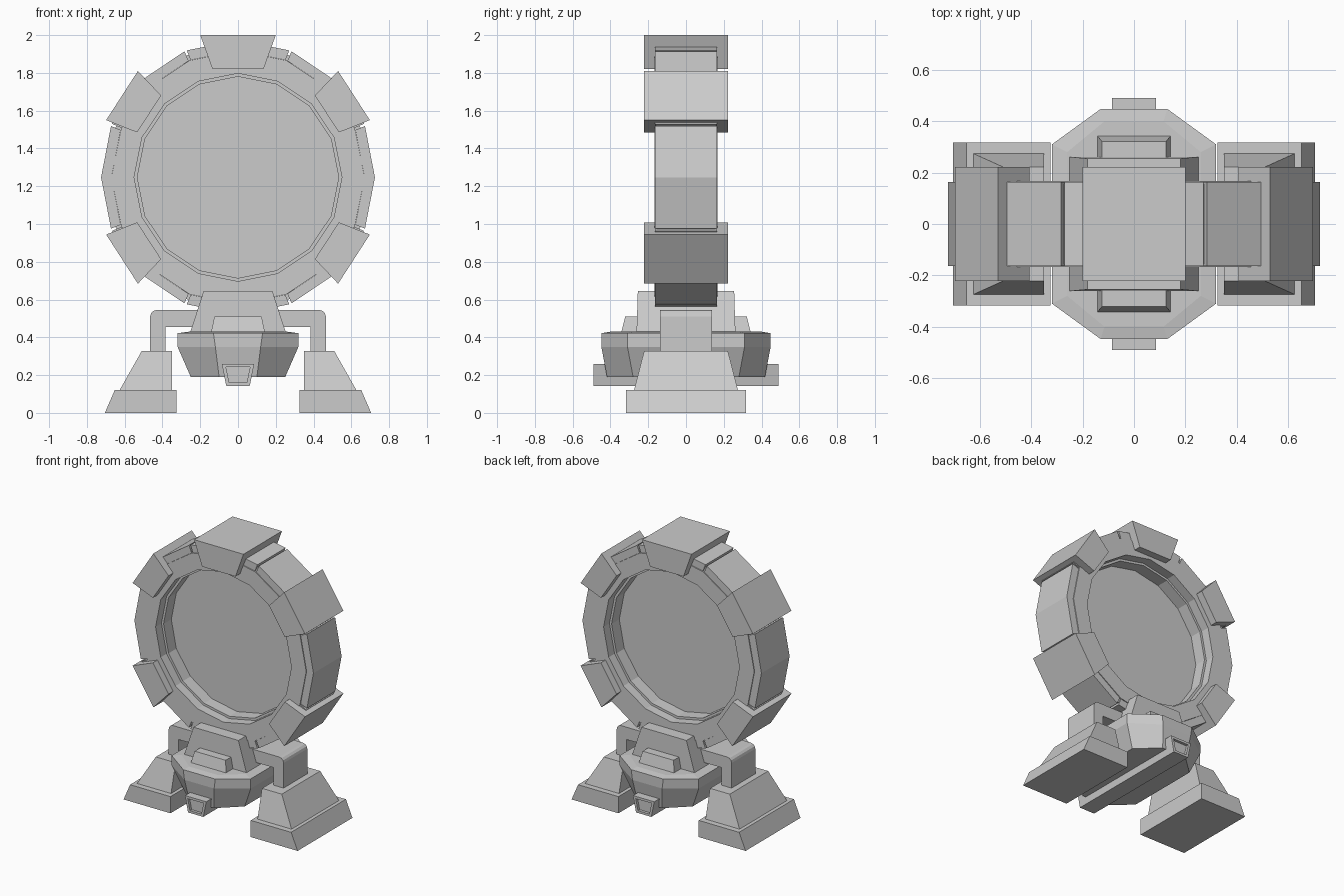
import bpy, bmesh
from math import sin, cos, pi, radians

if "Cube" in bpy.data.objects:
    bpy.data.objects.remove(bpy.data.objects["Cube"])

CZ = 1.247  # ring centre height
N = 16      # ring sides


def mesh_obj(name, verts, faces):
    me = bpy.data.meshes.new(name)
    bm = bmesh.new()
    vs = [bm.verts.new(v) for v in verts]
    for f in faces:
        bm.faces.new([vs[i] for i in f])
    bmesh.ops.recalc_face_normals(bm, faces=bm.faces)
    bm.to_mesh(me)
    bm.free()
    ob = bpy.data.objects.new(name, me)
    bpy.context.collection.objects.link(ob)
    return ob


def loft(name, loops):
    """Closed solid through a stack of equal-length loops."""
    n = len(loops[0])
    faces = [tuple(range(n)), tuple(range((len(loops) - 1) * n, len(loops) * n))]
    for k in range(len(loops) - 1):
        for i in range(n):
            j = (i + 1) % n
            faces.append((k * n + i, k * n + j, (k + 1) * n + j, (k + 1) * n + i))
    return mesh_obj(name, [v for l in loops for v in l], faces)


def extrude_y(name, profile, y0, y1):
    return loft(name, [[(x, y, z) for x, z in profile] for y in (y0, y1)])


def rect(x0, x1, y, z):
    return [(x0, -y, z), (x1, -y, z), (x1, y, z), (x0, y, z)]


def octagon(xa, xb, ya, yb, z):
    pts = [(xa, yb), (xb, ya), (xb, -ya), (xa, -yb)]
    return [(x, y, z) for x, y in pts + [(-x, -y) for x, y in pts]]


def polar(r, a):
    return (r * cos(a), CZ + r * sin(a))


def ring(name, section):
    """Sweep a closed (radius, y) section round the ring's N corners."""
    m = len(section)
    verts, faces = [], []
    for k in range(N):
        for r, y in section:
            x, z = polar(r, 2 * pi * k / N)
            verts.append((x, y, z))
        for i in range(m):
            j, q = (i + 1) % m, (k + 1) % N
            faces.append((k * m + i, k * m + j, q * m + j, q * m + i))
    return mesh_obj(name, verts, faces)


# Ring body, inner lining and the flat centre panel
ring("ring_body", [(0.55, -0.168), (0.67, -0.168), (0.67, -0.155), (0.70, -0.155),
                   (0.70, 0.155), (0.67, 0.155), (0.67, 0.168), (0.55, 0.168)])
ring("inner_lining", [(0.533, -0.10), (0.56, -0.10), (0.56, 0.10), (0.533, 0.10)])
extrude_y("centre_panel", [polar(0.545, 2 * pi * k / N) for k in range(N)], -0.01, 0.01)

# Outer armour plates, each two sides long, with narrow gaps between
step, gap = 2 * pi / N, 0.009
for k in range(N // 2):
    mid = 2 * k * step
    angles = [mid - step + gap, mid, mid + step - gap]
    prof = [polar(0.725, a) for a in angles] + [polar(0.67, a) for a in reversed(angles)]
    extrude_y("outer_plate", prof, -0.163, 0.163)

# Wedge clamps around the rim
extrude_y("top_clamp", [(-0.2, 2.0), (0.2, 2.0), (0.135, 1.82), (-0.135, 1.82)], -0.222, 0.222)
corner = [(0.53, 1.81), (0.698, 1.55), (0.534, 1.485), (0.407, 1.68)]
for sx in (1, -1):
    for sz in (1, -1):
        extrude_y("side_clamp", [(sx * x, CZ + sz * (z - CZ)) for x, z in corner], -0.222, 0.222)

# Central pedestal: cradle block, front and back steps, eight-sided hub
loft("cradle_block", [rect(-0.255, 0.255, 0.262, 0.42), rect(-0.182, 0.182, 0.255, 0.645)])
loft("cradle_step", [rect(-0.142, 0.142, 0.345, 0.41), rect(-0.142, 0.142, 0.342, 0.43),
                     rect(-0.125, 0.125, 0.322, 0.51)])
loft("hub", [octagon(0.10, 0.25, 0.28, 0.418, 0.19), octagon(0.12, 0.32, 0.31, 0.448, 0.35),
             octagon(0.13, 0.32, 0.31, 0.448, 0.422), octagon(0.115, 0.26, 0.28, 0.40, 0.43)])

# Bar running under the hub with recessed end panels
trap = [(-0.086, 0.26), (0.086, 0.26), (0.062, 0.143), (-0.062, 0.143)]
inner = [(-0.064, 0.243), (0.064, 0.243), (0.046, 0.16), (-0.046, 0.16)]
stack = [(inner, -0.47), (inner, -0.49), (trap, -0.49), (trap, 0.49), (inner, 0.49), (inner, 0.47)]
loft("under_bar", [[(x, y, z) for x, z in p] for p, y in stack])

# Feet and bent arms on both sides
arc = [(0.43 + 0.035 * sin(radians(a)), 0.51 + 0.035 * cos(radians(a))) for a in (0, 30, 60, 90)]
arm = [(0.15, 0.545)] + arc + [(0.465, 0.31), (0.385, 0.31), (0.385, 0.455), (0.15, 0.455)]
for s in (1, -1):
    loft("foot_base", [rect(s * 0.325, s * 0.705, 0.317, 0), rect(s * 0.325, s * 0.652, 0.317, 0.122)])
    loft("foot_upper", [rect(s * 0.35, s * 0.627, 0.275, 0.12), rect(s * 0.35, s * 0.51, 0.222, 0.327)])
    extrude_y("support_arm", [(s * x, z) for x, z in arm], -0.137, 0.137)
